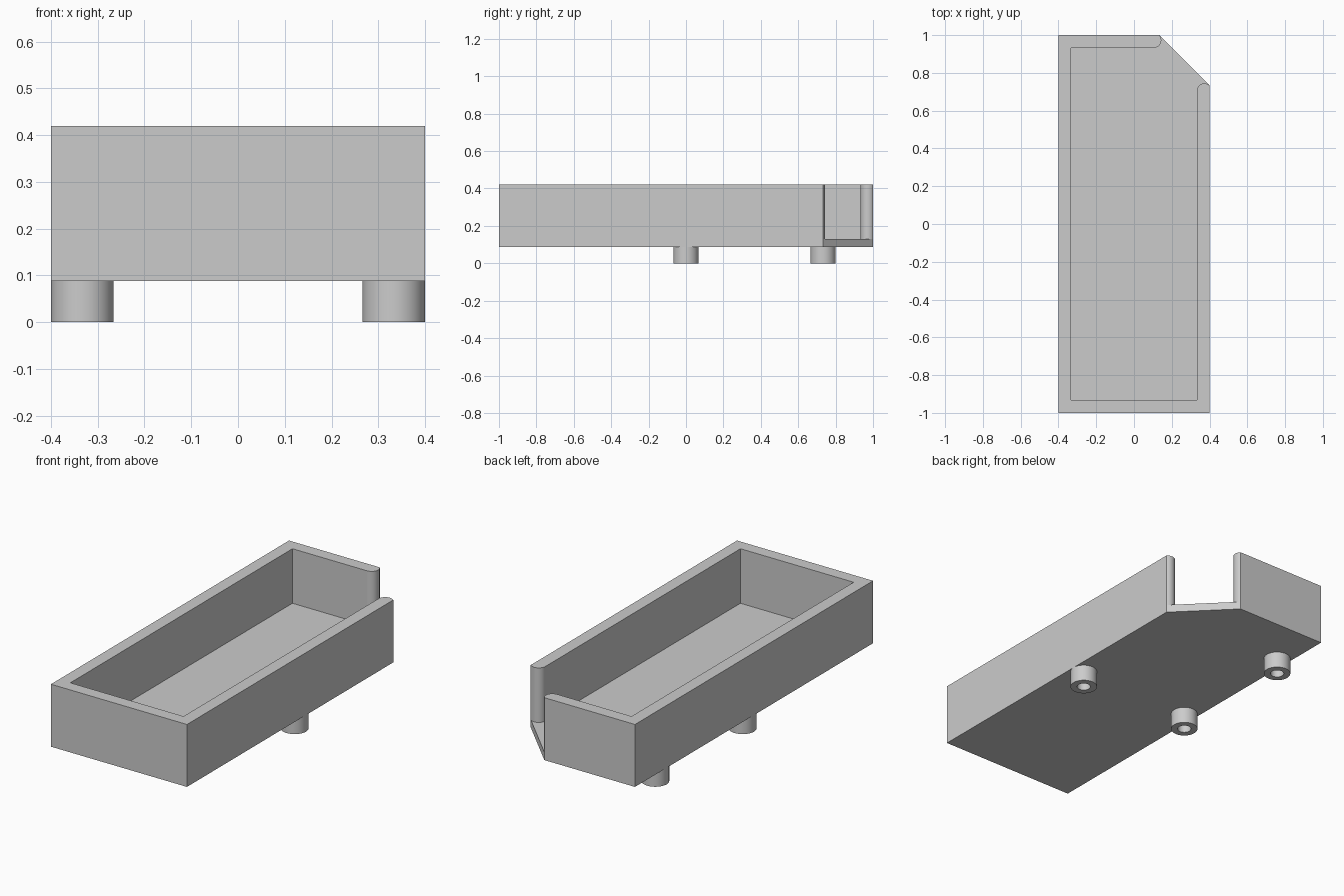
import bpy
import bmesh
from math import sin, cos, radians, pi, sqrt
from mathutils import Vector

if "Cube" in bpy.data.objects:
    bpy.data.objects.remove(bpy.data.objects["Cube"])

# Main dimensions
W, L = 0.4, 1.0                # half width and half length
WALL, CUT = 0.067, 0.267       # wall thickness and corner cut
BASE, FLOOR, TOP = 0.088, 0.13, 0.42
FOOT_R, HOLE_R = 0.067, 0.034

grey = bpy.data.materials.new("plain grey")
grey.use_nodes = True
colour = (0.6, 0.6, 0.6, 1)
grey.diffuse_color = colour
grey.node_tree.nodes["Principled BSDF"].inputs["Base Color"].default_value = colour


def finish(bm, name):
    """Smooth only the narrow upright strips of curved surfaces."""
    bmesh.ops.recalc_face_normals(bm, faces=bm.faces)
    for f in bm.faces:
        widths = [e.calc_length() for e in f.edges
                  if abs(e.verts[0].co.z - e.verts[1].co.z) < 0.001]
        f.smooth = abs(f.normal.z) < 0.5 and max(widths) < 0.02
    mesh = bpy.data.meshes.new(name)
    bm.to_mesh(mesh)
    bm.free()
    mesh.materials.append(grey)
    obj = bpy.data.objects.new(name, mesh)
    bpy.context.collection.objects.link(obj)
    return obj


def prism(name, outline, z0, z1):
    bm = bmesh.new()
    face = bm.faces.new([bm.verts.new((x, y, z0)) for x, y in outline])
    geom = bmesh.ops.extrude_face_region(bm, geom=[face], use_keep_orig=True)["geom"]
    for v in geom:
        if isinstance(v, bmesh.types.BMVert):
            v.co.z = z1
    return finish(bm, name)


# Rounded wall end, tangent to the inner wall and the cut corner
r = WALL / (1 + sqrt(0.5))
cx, cy = W - WALL + r, L - CUT - r * sqrt(0.5)
steps = 14
side_end = []
for i in range(steps + 1):
    a = radians(180 - 135 * i / steps)
    side_end.append((cx + r * cos(a), cy + r * sin(a)))
# The other end is its reflection across the corner diagonal
back_end = [(y - (L - W), x + (L - W)) for x, y in reversed(side_end)]

inner_x, inner_y = W - WALL, L - WALL
inner = [(-inner_x, inner_y), (-inner_x, -inner_y), (inner_x, -inner_y)]

# Floor fills the inside and reaches the cut corner
prism("tray_floor", inner + side_end + back_end, BASE, FLOOR)

# Wall runs round the tray, leaving the cut corner open
outer = [(W, -L), (-W, -L), (-W, L)]
prism("tray_wall", inner + side_end + outer + back_end, BASE, TOP)


# Hollow round feet
def foot(name, x, y):
    bm = bmesh.new()
    profile = [(FOOT_R, BASE), (FOOT_R, 0), (HOLE_R, 0), (HOLE_R, BASE)]
    verts = [bm.verts.new((x + radius, y, z)) for radius, z in profile]
    edges = [bm.edges.new(pair) for pair in zip(verts, verts[1:])]
    bmesh.ops.spin(bm, geom=verts + edges, cent=(x, y, 0), axis=(0, 0, 1),
                   angle=2 * pi, steps=40, use_merge=True)
    bmesh.ops.remove_doubles(bm, verts=bm.verts, dist=0.0001)
    return finish(bm, name)


foot_x, foot_y = W - FOOT_R, L - CUT
foot("middle_left_foot", foot_x, 0)
foot("middle_right_foot", -foot_x, 0)
foot("back_right_foot", -foot_x, foot_y)
